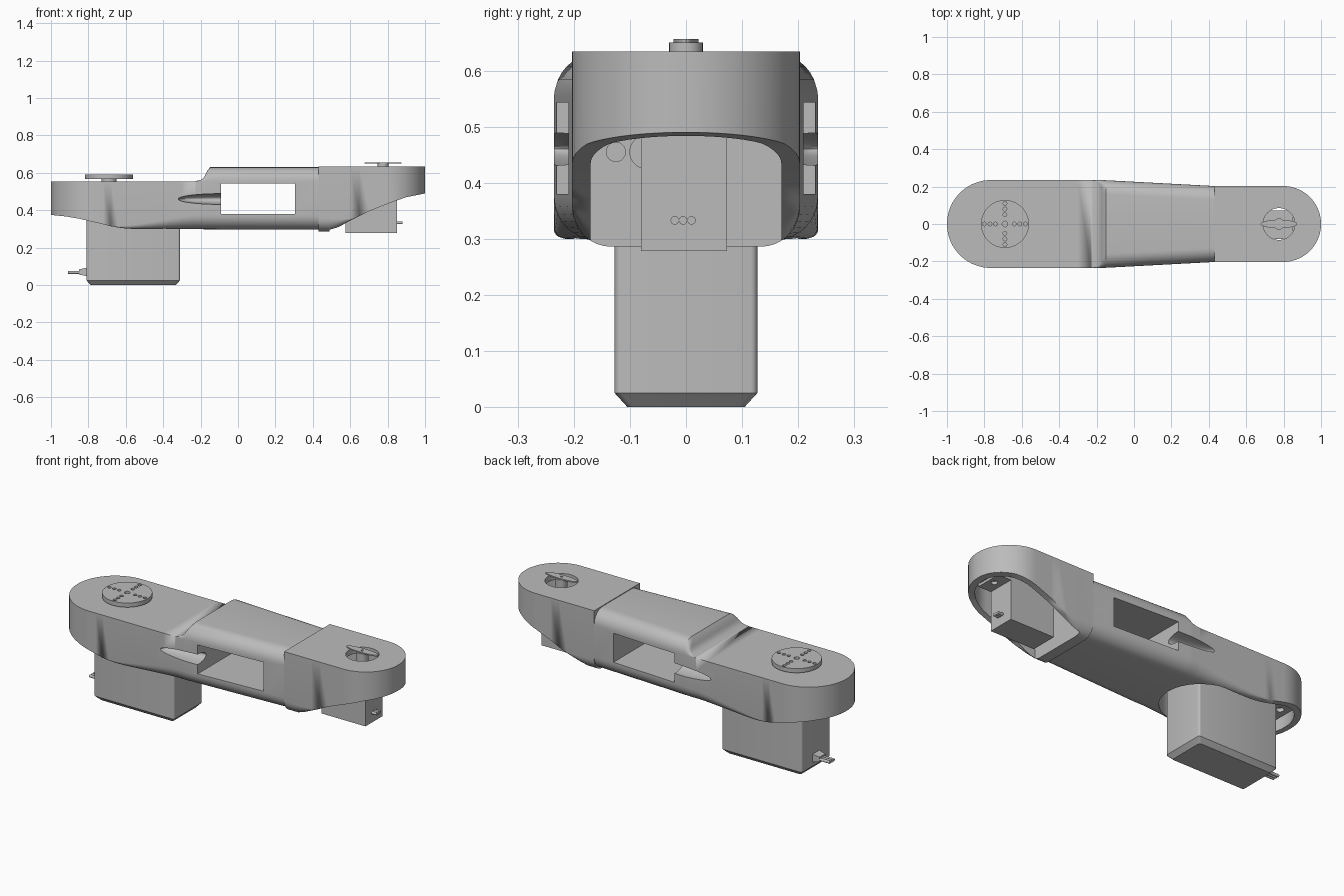
import bpy, bmesh, math
from mathutils import Matrix, Vector

cube = bpy.data.objects.get("Cube")
if cube:
    bpy.data.objects.remove(cube, do_unlink=True)

grey = bpy.data.materials.new("plain_grey")
grey.use_nodes = True
grey.diffuse_color = (0.5, 0.5, 0.5, 1)
grey.node_tree.nodes["Principled BSDF"].inputs["Base Color"].default_value = grey.diffuse_color


def finish(name, bm):
    """Turn a bmesh into a grey object."""
    bmesh.ops.recalc_face_normals(bm, faces=bm.faces)
    mesh = bpy.data.meshes.new(name)
    bm.to_mesh(mesh)
    bm.free()
    mesh.materials.append(grey)
    obj = bpy.data.objects.new(name, mesh)
    bpy.context.collection.objects.link(obj)
    return obj


def box(name, x, y, z, bevel=0):
    """Box from (min, max) pairs, with optional rounded upright edges."""
    bm = bmesh.new()
    size = Vector((x[1] - x[0], y[1] - y[0], z[1] - z[0]))
    mid = Vector((sum(x), sum(y), sum(z))) / 2
    bmesh.ops.create_cube(bm, size=1, matrix=Matrix.Translation(mid) @ Matrix.Diagonal((*size, 1)))
    if bevel:
        upright = [e for e in bm.edges if abs(e.verts[0].co.z - e.verts[1].co.z) > 0.5 * size.z]
        bmesh.ops.bevel(bm, geom=upright, offset=bevel, segments=4, profile=0.5, affect='EDGES')
    return finish(name, bm)


def rod(name, start, end, r, segments=32, squash=1):
    """Cylinder between two points; squash narrows it in y."""
    a, b = Vector(start), Vector(end)
    turn = (b - a).to_track_quat('Z', 'Y').to_matrix().to_4x4()
    bm = bmesh.new()
    bmesh.ops.create_cone(bm, cap_ends=True, segments=segments, radius1=r, radius2=r,
                          depth=(b - a).length,
                          matrix=Matrix.Translation((a + b) / 2) @ turn)
    if squash != 1:
        bmesh.ops.scale(bm, vec=(1, squash, 1), verts=bm.verts)
    return finish(name, bm)


def stadium(name, x0, x1, half, z0, z1, round_start, round_end):
    """Upright prism with optional half-round ends."""
    outline = []
    for rounded, x, sign in ((round_end, x1, 1), (round_start, x0, -1)):
        if rounded:
            for i in range(25):
                a = math.pi * (i / 24 - 0.5)
                outline.append((x - sign * half * (1 - math.cos(a)), sign * half * math.sin(a)))
        else:
            outline += [(x, -sign * half), (x, sign * half)]
    bm = bmesh.new()
    face = bm.faces.new([bm.verts.new((x, y, z0)) for x, y in outline])
    top = bmesh.ops.extrude_face_region(bm, geom=[face])["geom"]
    bmesh.ops.translate(bm, vec=(0, 0, z1 - z0), verts=[v for v in top if isinstance(v, bmesh.types.BMVert)])
    return finish(name, bm)


def loft(name, sections):
    """Skin rounded rectangles (x, half width, bottom, top, bottom radius, top radius)."""
    bm = bmesh.new()
    rings = []
    for x, w, lo, hi, rb, rt in sections:
        ring = []
        for k, (sy, sz, r) in enumerate(((1, 1, rt), (-1, 1, rt), (-1, -1, rb), (1, -1, rb))):
            r = min(r, 0.95 * w)
            cy, cz = sy * (w - r), (hi - r if sz > 0 else lo + r)
            for i in range(9):
                a = math.pi / 2 * (k + i / 8)
                ring.append(bm.verts.new((x, cy + r * math.cos(a), cz + r * math.sin(a))))
        rings.append(ring)
    for p, q in zip(rings, rings[1:]):
        for i in range(len(p)):
            j = (i + 1) % len(p)
            bm.faces.new((p[i], p[j], q[j], q[i]))
    bm.faces.new(rings[0])
    bm.faces.new(rings[-1])
    bmesh.ops.remove_doubles(bm, verts=bm.verts, dist=0.0002)
    return finish(name, bm)


def cut(target, *cutters):
    """Subtract cutters and delete them."""
    for c in cutters:
        mod = target.modifiers.new("cut", 'BOOLEAN')
        mod.operation, mod.solver, mod.object = 'DIFFERENCE', 'EXACT', c
        bpy.context.view_layer.objects.active = target
        bpy.ops.object.modifier_apply(modifier=mod.name)
        bpy.data.objects.remove(c, do_unlink=True)


def along(points, x):
    """Piecewise linear value at x."""
    for (xa, a), (xb, b) in zip(points, points[1:]):
        if x <= xb:
            return a + (b - a) * max(0, (x - xa) / (xb - xa))
    return points[-1][1]


# Rear housing and link, one lofted body
rear_r = 0.235
xs = [-1 + rear_r * (1 - math.cos(math.radians(a))) for a in range(4, 91, 5)]
xs += [-0.765, -0.72, -0.68, -0.64, -0.6, -0.55, -0.5, -0.44, -0.37, -0.3]
xs += [-0.23 + 0.008 * i for i in range(11)] + [0.1, 0.43]
floor = [(-1, 0.375), (-0.92, 0.367), (-0.85, 0.355), (-0.75, 0.332), (-0.66, 0.31), (-0.58, 0.3), (0.43, 0.296)]
roof = [(-0.23, 0.555), (-0.2, 0.562), (-0.182, 0.575), (-0.165, 0.61), (-0.15, 0.63)]
width = [(-0.17, rear_r), (0.43, 0.203)]
sections = []
for x in xs:
    w = math.sqrt(max(0, rear_r ** 2 - (x + 0.765) ** 2)) if x < -0.765 else along(width, x)
    top = along(roof, x)
    sections.append((x, w, along(floor, x), top, along([(-0.68, 0), (-0.25, 0.075)], x), top - 0.555))
body = loft("rear_housing_and_link", sections)
cut(body,
    stadium("cavity", -0.965, -0.22, 0.2, 0.2, 0.525, True, True),
    box("window", (-0.09, 0.305), (-0.4, 0.4), (0.38, 0.543)),
    rod("cable_hole", (0.25, -0.125, 0.455), (0.5, -0.125, 0.455), 0.017),
    rod("cable_hole", (0.25, -0.07, 0.455), (0.5, -0.07, 0.455), 0.03))
for side in (-1, 1):
    bm = bmesh.new()
    bmesh.ops.create_uvsphere(bm, u_segments=40, v_segments=24, radius=1,
                              matrix=Matrix.Translation((-0.08, side * rear_r, 0.46))
                              @ Matrix.Diagonal((0.24, 0.08, 0.029, 1)))
    cut(body, finish("groove", bm))

# Front housing
tip_r = 0.203
slope = [(0.49, 0.286), (0.53, 0.305), (0.6, 0.345), (0.7, 0.395), (0.8, 0.435), (0.9, 0.47), (1, 0.49)]
xs = [0.43, 0.49, 0.51, 0.53, 0.56, 0.6, 0.65, 0.7, 0.75, 1 - tip_r]
xs += [1 - tip_r * (1 - math.cos(math.radians(a))) for a in range(85, 3, -5)]
sections = []
for x in xs:
    w = math.sqrt(max(0, tip_r ** 2 - max(0, x - 1 + tip_r) ** 2))
    sections.append((x, w, along(slope, x), 0.634, along([(0.49, 0.07), (0.62, 0)], x), 0))
tip = loft("front_housing", sections)
cut(tip,
    stadium("cavity", 0.49, 0.968, 0.17, 0.2, 0.602, False, True),
    rod("shaft_hole", (0.775, 0, 0.55), (0.775, 0, 0.7), 0.085, 48),
    rod("cable_hole", (0.4, -0.125, 0.455), (0.55, -0.125, 0.455), 0.017),
    rod("cable_hole", (0.4, -0.07, 0.455), (0.55, -0.07, 0.455), 0.03))

# Large motor with chamfered base
motor = box("large_motor", (-0.81, -0.31), (-0.127, 0.127), (0, 0.5), 0.012)
for v in motor.data.vertices:
    if v.co.z < 0.01:
        v.co.x = -0.56 + (v.co.x + 0.56) * 0.91
        v.co.y *= 0.82
bm = bmesh.new()
bm.from_mesh(motor.data)
bmesh.ops.delete(bm, geom=list(bm.verts), context='VERTS')
bm.free()
wall = box("large_motor_wall", (-0.81, -0.31), (-0.127, 0.127), (0.025, 0.5), 0.012)
for v in motor.data.vertices:
    if v.co.z > 0.4:
        v.co.z = 0.025
ear = box("large_motor_ears", (-0.93, -0.23), (-0.12, 0.12), (0.41, 0.43))
for x in (-0.88, -0.26):
    for y in (-0.065, 0.065):
        cut(ear, rod("screw_hole", (x, y, 0.3), (x, y, 0.5), 0.02))

# Large motor cable plug and wires
plug = box("cable_plug", (-0.85, -0.805), (-0.032, 0.032), (0.047, 0.093))
for v in plug.data.vertices:
    if v.co.x < -0.84:
        v.co.z = 0.07 + (v.co.z - 0.07) * 0.6
        v.co.y *= 0.8
for i in (-1, 0, 1):
    rod("large_motor_wire", (-0.91, i * 0.017, 0.068), (-0.84, i * 0.017, 0.068), 0.008, 16)

# Large round horn with a cross of holes
rod("large_horn_hub", (-0.69, 0, 0.49), (-0.69, 0, 0.57), 0.04)
horn = rod("large_horn", (-0.69, 0, 0.566), (-0.69, 0, 0.59), 0.128, 64)
cut(horn, rod("hole", (-0.69, 0, 0.575), (-0.69, 0, 0.7), 0.015))
for turn in range(4):
    c, s = round(math.cos(turn * math.pi / 2)), round(math.sin(turn * math.pi / 2))
    for d in (0.05, 0.08, 0.11):
        x, y = -0.69 + c * d, s * d
        cut(horn, rod("hole", (x, y, 0.5), (x, y, 0.7), 0.01, 16))

# Small motor with ears, wires, shaft and blade horn
box("small_motor", (0.575, 0.85), (-0.08, 0.073), (0.278, 0.53))
ear = box("small_motor_ears", (0.51, 0.93), (-0.08, 0.073), (0.5, 0.515))
for x in (0.54, 0.895):
    cut(ear, rod("screw_hole", (x, 0, 0.4), (x, 0, 0.6), 0.016))
for i in (-1, 0, 1):
    rod("small_motor_wire", (0.84, -0.005 + i * 0.015, 0.333), (0.88, -0.005 + i * 0.015, 0.333), 0.0075, 16)
rod("small_shaft", (0.775, 0, 0.52), (0.775, 0, 0.65), 0.03)
blade = rod("small_horn", (0, 0, 0.649), (0, 0, 0.656), 0.098, 48, 0.23)
blade.data.transform(Matrix.Translation((0.775, 0, 0)))
cut(blade, rod("hole", (0.775, 0, 0.6), (0.775, 0, 0.7), 0.007, 16))

# Smooth curved faces, keep edges sharp
bpy.ops.object.select_all(action='DESELECT')
for obj in bpy.context.scene.objects:
    if obj.type == 'MESH':
        obj.select_set(True)
        bpy.context.view_layer.objects.active = obj
bpy.ops.object.shade_smooth_by_angle(angle=math.radians(30))
